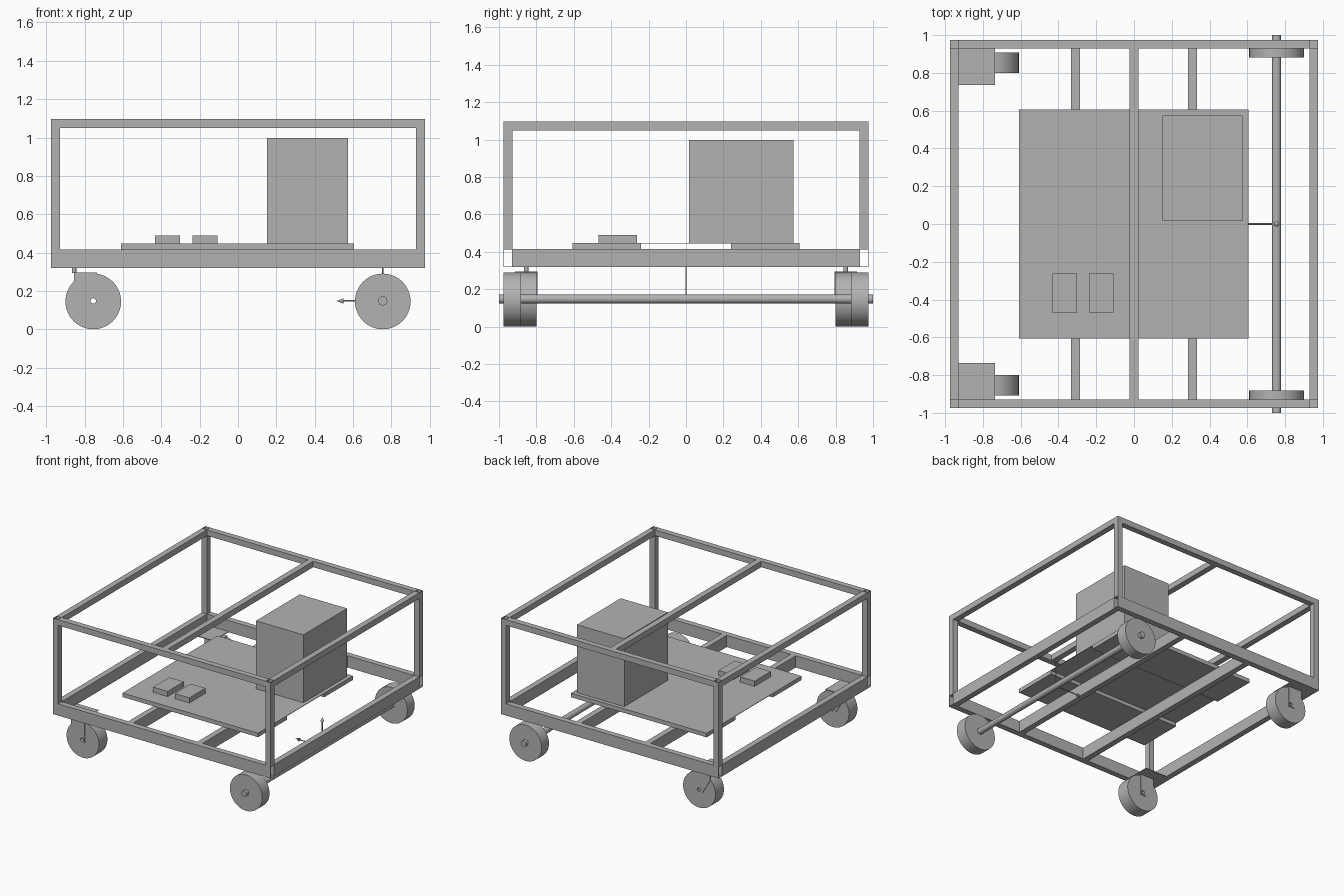
import bpy, bmesh, math

if "Cube" in bpy.data.objects:
    bpy.data.objects.remove(bpy.data.objects["Cube"])

GREY = bpy.data.materials.new("plain_grey")
GREY.use_nodes = True
colour = (0.45, 0.45, 0.45, 1)
GREY.diffuse_color = colour
GREY.node_tree.nodes["Principled BSDF"].inputs["Base Color"].default_value = colour

# Where a profile point (u, v) at depth w lands for each extrusion axis
PLACE = {"x": lambda u, v, w: (w, u, v),
         "y": lambda u, v, w: (u, w, v),
         "z": lambda u, v, w: (u, v, w)}


def rect(u0, u1, v0, v1):
    return [(u0, v0), (u1, v0), (u1, v1), (u0, v1)]


def circle(u, v, r, n=48):
    return [(u + r * math.cos(math.tau * i / n), v + r * math.sin(math.tau * i / n))
            for i in range(n)]


def finish(name, bm):
    bmesh.ops.recalc_face_normals(bm, faces=bm.faces[:])
    mesh = bpy.data.meshes.new(name)
    bm.to_mesh(mesh)
    bm.free()
    mesh.materials.append(GREY)
    for p in mesh.polygons:
        p.use_smooth = True
    mesh.set_sharp_from_angle(angle=math.radians(30))
    obj = bpy.data.objects.new(name, mesh)
    bpy.context.scene.collection.objects.link(obj)
    return obj


def prism(name, axis, lo, hi, *loops):
    """Extrude an outline, with optional hole outlines, along an axis."""
    bm = bmesh.new()
    edges = []
    for loop in loops:
        vs = [bm.verts.new((u, v, 0)) for u, v in loop]
        edges += [bm.edges.new((vs[i - 1], vs[i])) for i in range(len(vs))]
    bmesh.ops.triangle_fill(bm, edges=edges, use_beauty=True, normal=(0, 0, 1))
    ext = bmesh.ops.extrude_face_region(bm, geom=bm.faces[:])
    for g in ext["geom"]:
        if isinstance(g, bmesh.types.BMVert):
            g.co.z = 1
    for v in bm.verts:
        v.co = PLACE[axis](v.co.x, v.co.y, lo + (hi - lo) * v.co.z)
    return finish(name, bm)


def tube(name, axis, lo, hi, u0, u1, v0, v1, t=0.003):
    """Hollow rectangular tube with open ends."""
    return prism(name, axis, lo, hi, rect(u0, u1, v0, v1),
                 rect(u0 + t, u1 - t, v0 + t, v1 - t))


def box(name, x0, x1, y0, y1, z0, z1):
    return prism(name, "z", z0, z1, rect(x0, x1, y0, y1))


def span(s, a, b):
    """Interval a..b mirrored to side s."""
    return sorted((s * a, s * b))


OUT, IN = 0.975, 0.928          # outer and inner frame faces
LOW, DECK, UP, TOP = 0.32, 0.415, 1.05, 1.097
WHEEL_X, WHEEL_R = 0.755, 0.145

# Frame
for s, fb, lr in ((-1, "front", "right"), (1, "back", "left")):
    a, b = span(s, IN, OUT)
    tube(fb + "_lower_rail", "x", -OUT, OUT, a, b, LOW, DECK)
    tube(fb + "_upper_rail", "x", -IN, IN, a, b, UP, TOP)
    tube(lr + "_lower_rail", "y", -IN, IN, a, b, LOW, DECK)
    tube(lr + "_upper_rail", "y", -IN, IN, a, b, UP, TOP)
    for t, side in ((-1, "right"), (1, "left")):
        tube(f"{fb}_{side}_post", "z", DECK, TOP, *span(t, IN, OUT), a, b)
    tube(lr + "_cross_beam", "y", -IN, IN, *span(s, 0.286, 0.333), LOW, DECK)
tube("middle_upper_beam", "y", -IN, IN, -0.024, 0.024, UP, TOP)

# Deck: a thin sheet on two slabs
box("deck_sheet", -0.61, 0.605, -0.607, 0.607, 0.444, 0.448)
for s, fb in ((-1, "front"), (1, "back")):
    box(fb + "_deck_slab", -0.61, 0.605, *span(s, 0.24, 0.607), DECK, 0.444)

# Equipment on the deck
box("large_box", 0.15, 0.575, 0.015, 0.575, 0.448, 0.998)
for i, x in enumerate((-0.432, -0.238)):
    box(f"small_box_{i + 1}", x, x + 0.13, -0.468, -0.262, 0.448, 0.49)

# Fixed wheels and axle
prism("axle", "y", -1, 1, circle(WHEEL_X, WHEEL_R + 0.003, 0.024, 24))
for s, fb in ((-1, "front"), (1, "back")):
    prism(fb + "_fixed_wheel", "y", *span(s, 0.882, 0.975),
          circle(WHEEL_X, WHEEL_R, WHEEL_R, 64))

# Swivel casters
fork = [(-0.855, 0.293), (-0.735, 0.293), (-0.735, 0.126), (-0.785, 0.126), (-0.855, 0.245)]
for s, fb in ((-1, "front"), (1, "back")):
    hole = circle(-WHEEL_X, WHEEL_R + 0.003, 0.014, 20)
    prism(fb + "_caster_wheel", "y", *span(s, 0.8, 0.908),
          circle(-WHEEL_X, WHEEL_R, WHEEL_R, 64), hole)
    for part, y in (("inner", 0.793), ("outer", 0.909)):
        prism(f"{fb}_caster_{part}_fork", "y", *span(s, y, y + 0.006), fork, hole)
    box(fb + "_caster_fork_top", -0.855, -0.735, *span(s, 0.793, 0.915), 0.29, 0.296)
    prism(fb + "_caster_stem", "z", 0.293, 0.325, circle(-0.855, s * 0.854, 0.012, 20))
    box(fb + "_caster_plate", -IN, -0.735, *span(s, 0.735, IN), LOW, 0.326)

# Axis arrows at the middle of the axle
Z = WHEEL_R + 0.003


def arrow(name, axis, u, v, start, tip):
    d = 1 if tip > start else -1
    neck = tip - d * 0.035
    prism(name + "_shaft", axis, *sorted((start, neck)), circle(u, v, 0.004, 12))
    bm = bmesh.new()
    ring = [bm.verts.new(PLACE[axis](a, b, neck)) for a, b in circle(u, v, 0.014, 16)]
    apex = bm.verts.new(PLACE[axis](u, v, tip))
    bm.faces.new(ring)
    for i in range(len(ring)):
        bm.faces.new((ring[i - 1], ring[i], apex))
    finish(name + "_head", bm)


arrow("forward_arrow", "x", 0, Z, WHEEL_X, 0.515)
arrow("upward_arrow", "z", WHEEL_X, 0, Z, Z + 0.24)
